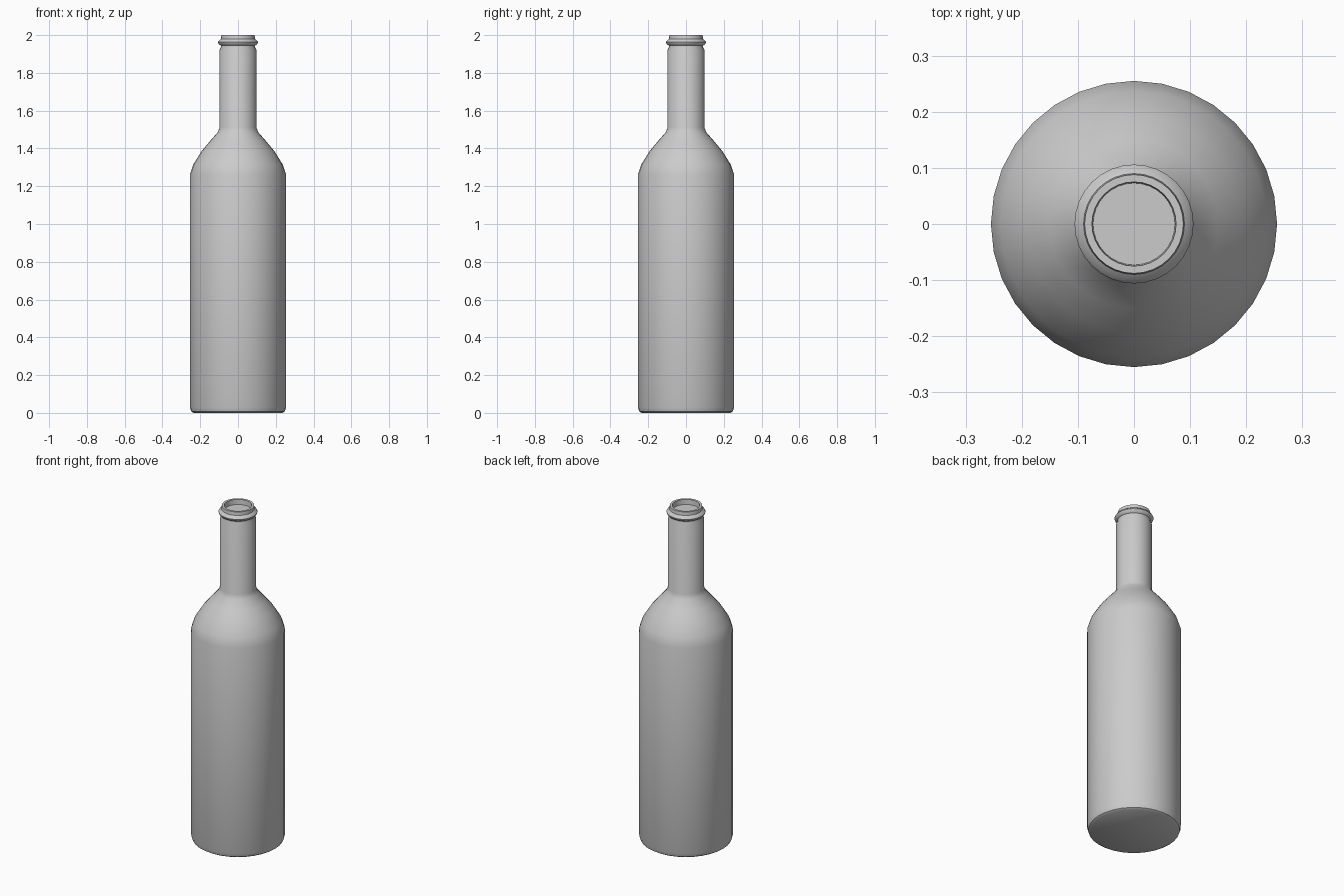
import bpy, bmesh, math

if "Cube" in bpy.data.objects:
    bpy.data.objects.remove(bpy.data.objects["Cube"])

SIDES = 32


def lathe(name, profile):
    """Spin a (radius, z) profile around z; both ends may close with a flat cap."""
    bm = bmesh.new()
    rings = []
    for r, z in profile:
        rings.append([bm.verts.new((r * math.cos(2 * math.pi * i / SIDES),
                                    r * math.sin(2 * math.pi * i / SIDES), z))
                      for i in range(SIDES)])
    for a, b in zip(rings, rings[1:]):
        for i in range(SIDES):
            j = (i + 1) % SIDES
            bm.faces.new((a[i], a[j], b[j], b[i]))
    bm.faces.new(rings[0][::-1])   # flat base
    bm.faces.new(rings[-1])        # recessed disc inside the mouth
    mesh = bpy.data.meshes.new(name)
    bm.to_mesh(mesh)
    bm.free()
    obj = bpy.data.objects.new(name, mesh)
    bpy.context.collection.objects.link(obj)
    bpy.context.view_layer.objects.active = obj
    obj.select_set(True)
    bpy.ops.object.shade_smooth_by_angle(angle=math.radians(40))
    obj.select_set(False)
    return obj


profile = [
    # base and straight body
    (0.235, 0.0), (0.248, 0.008), (0.255, 0.03), (0.255, 1.26),
    # shoulder
    (0.237, 1.315), (0.193, 1.385), (0.15, 1.437), (0.108, 1.485), (0.098, 1.51),
    # neck and groove under the ring
    (0.098, 1.92), (0.091, 1.935), (0.091, 1.945),
    # ring
    (0.102, 1.952), (0.106, 1.963), (0.102, 1.97), (0.09, 1.98),
    # lip and mouth
    (0.088, 2.0), (0.075, 2.0), (0.073, 1.97),
]
lathe("bottle", profile)
